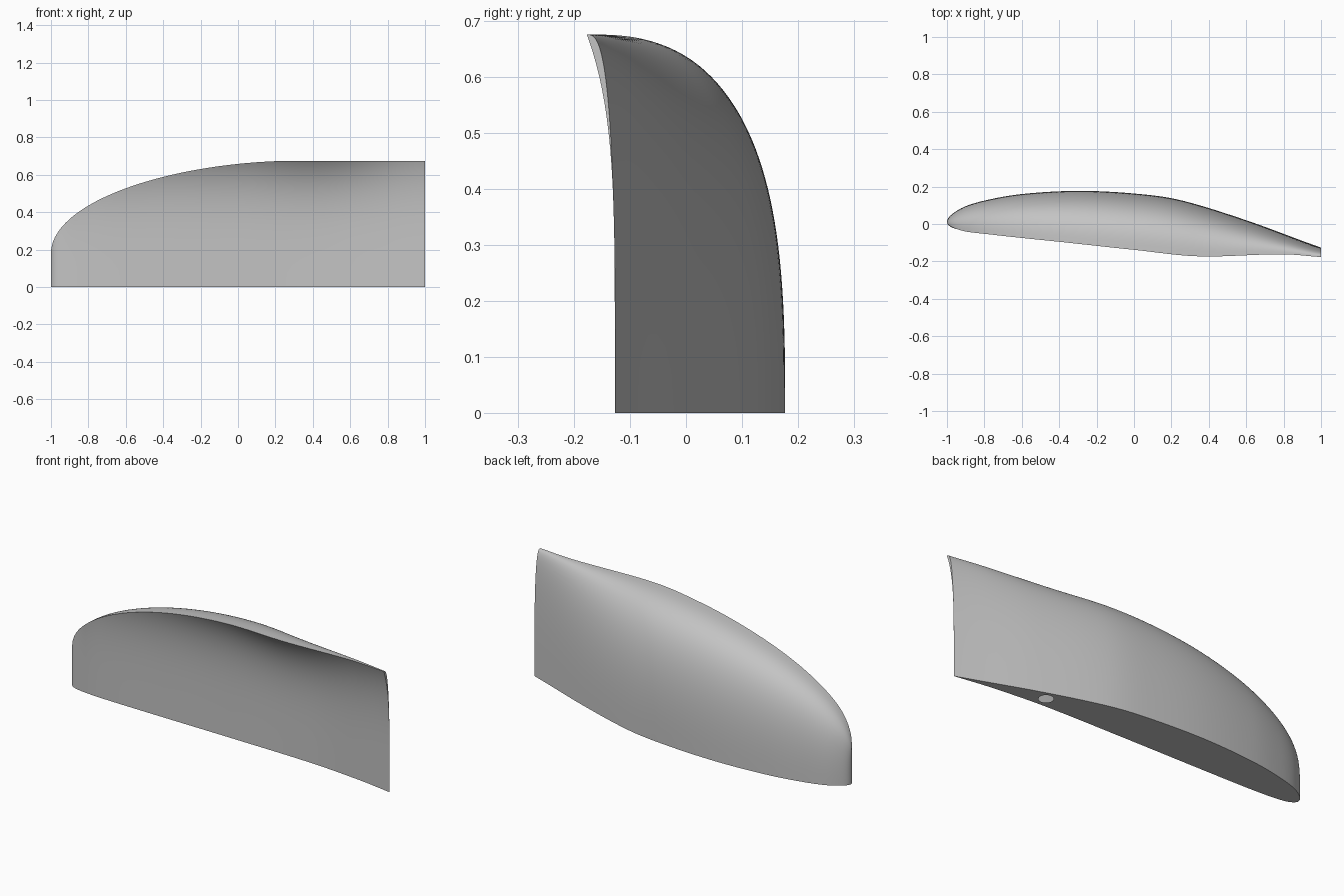
import bpy, bmesh, math

cube = bpy.data.objects.get("Cube")
if cube:
    bpy.data.objects.remove(cube, do_unlink=True)

COLS, ROWS = 96, 40

# Airfoil root lines and the drooped tip edge, as (x, y)
UPPER = [(-1, .01), (-.97, .055), (-.9, .095), (-.8, .125), (-.6, .16), (-.3, .177),
         (0, .163), (.25, .127), (.6, .02), (1, -.126)]
LOWER = [(-1, .01), (-.97, -.02), (-.9, -.035), (-.75, -.045), (-.4, -.052),
         (0, -.058), (.5, -.07), (.8, -.097), (1, -.127)]
EDGE = [(-1, .01), (-.97, -.018), (-.9, -.04), (-.75, -.058), (-.4, -.095),
        (0, -.138), (.35, -.173), (.8, -.162), (1, -.177)]


def span(x):
    """Square-root chord position, which rounds the leading edge."""
    return math.sqrt(max(0, (x + 1) / 2))


def smooth(points, s):
    """Cubic curve through the points, by chord position."""
    p = [(span(x), y) for x, y in points]
    i = max(k for k in range(len(p) - 1) if p[k][0] <= s + 1e-9)
    (a, ya), (b, yb) = p[i], p[i + 1]

    def slope(k):
        lo, hi = max(k - 1, 0), min(k + 1, len(p) - 1)
        return (p[hi][1] - p[lo][1]) / (p[hi][0] - p[lo][0])
    h = b - a
    t = (s - a) / h
    return ((1 + 2 * t) * (1 - t) ** 2 * ya + t * t * (3 - 2 * t) * yb
            + h * t * (1 - t) * ((1 - t) * slope(i) - t * slope(i + 1)))


def tip_height(x):
    u = min(1, (x + 1) / 1.3)
    return .18 + .495 * math.sqrt(1 - (1 - u) ** 1.85)


# Skin: each column runs from the root up to the tip edge
bm = bmesh.new()
up, low = [], []
for c in range(COLS + 1):
    s = c / COLS
    x = -1 + 2 * s * s
    yu, yl, ye = (smooth(line, s) for line in (UPPER, LOWER, EDGE))
    top = tip_height(x)
    ucol, lcol = [], []
    for r in range(ROWS + 1):
        a = r / ROWS * math.pi / 2
        t = math.sin(a) ** (2 / 2.9)
        k = math.cos(a) ** (2 / 2.9) if r < ROWS else 0
        ucol.append(bm.verts.new((x, ye + (yu - ye) * k, top * t)))
        lcol.append(bm.verts.new((x, yl + (ye - yl) * t ** 5, top * t)))
    up.append(ucol)
    low.append(lcol)
for grid in (up, low):
    for c in range(COLS):
        for r in range(ROWS):
            bm.faces.new((grid[c][r], grid[c + 1][r], grid[c + 1][r + 1], grid[c][r + 1]))

# Trailing edge closing strip
for r in range(ROWS):
    bm.faces.new((up[-1][r], up[-1][r + 1], low[-1][r + 1], low[-1][r]))

# Weld the leading edge and the tip edge
for c in range(COLS + 1):
    low[c][ROWS].co = up[c][ROWS].co
for r in range(ROWS + 1):
    low[0][r].co = up[0][r].co
bmesh.ops.remove_doubles(bm, verts=bm.verts, dist=.0002)

# Root rib with a round drain hole near the trailing edge
rim = [e for e in bm.edges if e.is_boundary and all(v.co.z < 1e-5 for v in e.verts)]
hole = [bm.verts.new((.53 + .036 * math.cos(i * math.tau / 24),
                      -.012 + .036 * math.sin(i * math.tau / 24), 0)) for i in range(24)]
ring = [bm.edges.new((hole[i - 1], hole[i])) for i in range(24)]
bmesh.ops.triangle_fill(bm, edges=rim + ring, use_beauty=True)
bmesh.ops.dissolve_degenerate(bm, edges=bm.edges, dist=1e-5)
bmesh.ops.recalc_face_normals(bm, faces=bm.faces)

mesh = bpy.data.meshes.new("wing_tip")
bm.to_mesh(mesh)
bm.free()
wing = bpy.data.objects.new("wing_tip", mesh)
bpy.context.collection.objects.link(wing)

# Plain grey finish
mat = bpy.data.materials.new("light_grey")
mat.use_nodes = True
grey = (.55, .55, .55, 1)
mat.diffuse_color = grey
mat.node_tree.nodes["Principled BSDF"].inputs["Base Color"].default_value = grey
mesh.materials.append(mat)

bpy.ops.object.select_all(action='DESELECT')
wing.select_set(True)
bpy.context.view_layer.objects.active = wing
bpy.ops.object.shade_smooth_by_angle(angle=math.radians(35))
